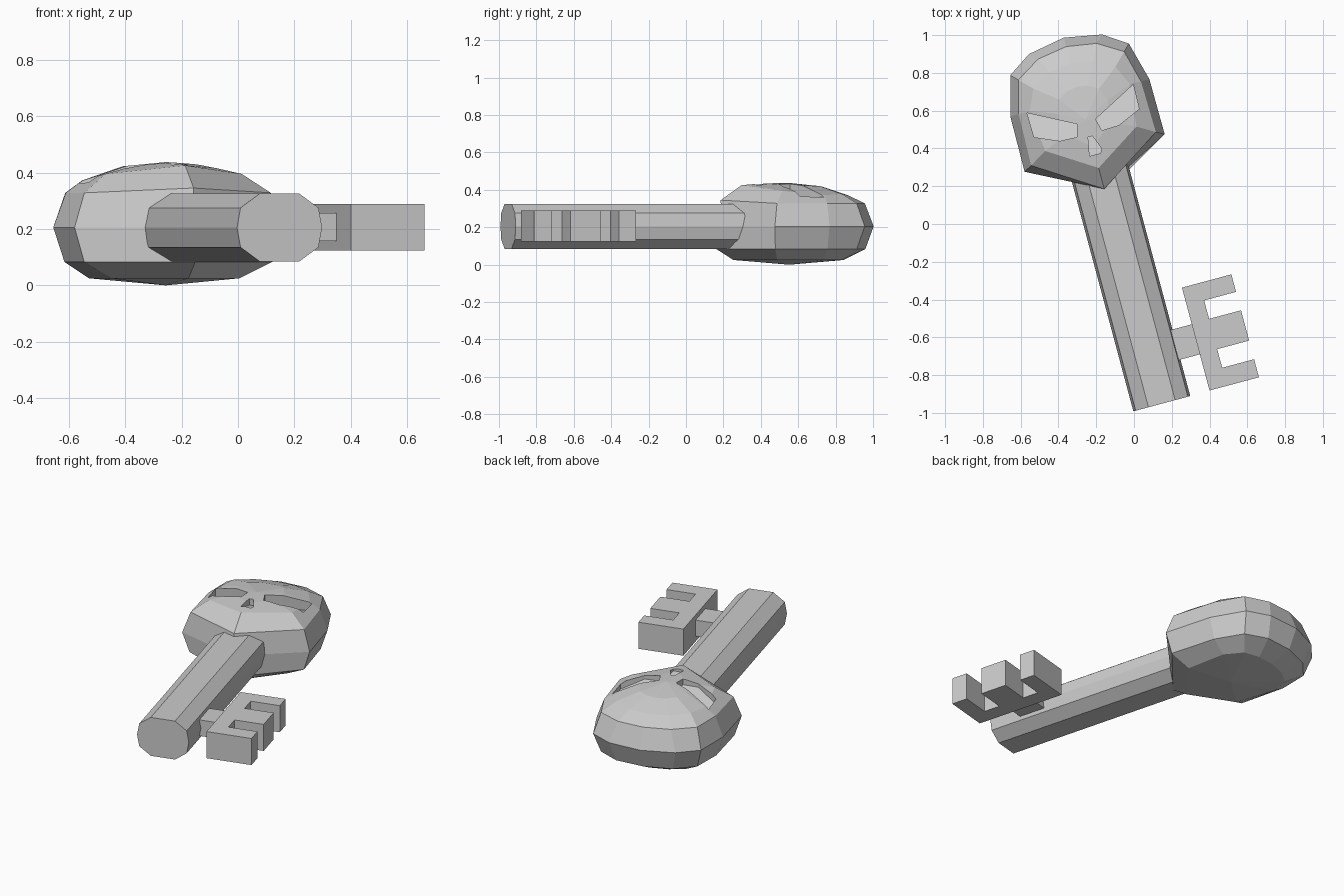
import bpy, bmesh, math
from mathutils import Matrix

if "Cube" in bpy.data.objects:
    bpy.data.objects.remove(bpy.data.objects["Cube"])

TILT = Matrix.Rotation(math.radians(15), 4, 'Z')
AXIS = -0.104  # centre line of the key before tilting


def finish(name, bm):
    bmesh.ops.recalc_face_normals(bm, faces=bm.faces)
    bm.transform(TILT)
    me = bpy.data.meshes.new(name)
    bm.to_mesh(me)
    bm.free()
    ob = bpy.data.objects.new(name, me)
    bpy.context.collection.objects.link(ob)
    return ob


def loft(name, rings, start=None, end=None):
    """Skin closed rings; ends are capped flat or pulled to a point."""
    bm = bmesh.new()
    loops = [[bm.verts.new(p) for p in r] for r in rings]
    n = len(loops[0])
    for a, b in zip(loops, loops[1:]):
        for i in range(n):
            j = (i + 1) % n
            bm.faces.new((a[i], a[j], b[j], b[i]))
    for loop, tip in ((loops[0], start), (loops[-1], end)):
        if tip:
            t = bm.verts.new(tip)
            for i in range(n):
                bm.faces.new((loop[i], loop[(i + 1) % n], t))
        else:
            bm.faces.new(loop)
    return finish(name, bm)


def prism(name, outline, z0, z1):
    return loft(name, [[(x, y, z) for x, y in outline] for z in (z0, z1)])


def mirrored(half):
    """Half ring from chin to crown, completed about the key axis."""
    right = [(AXIS + x, y, z) for x, y, z in half]
    left = [(AXIS - x, y, z) for x, y, z in half[-2:0:-1]]
    return right + left


def flat(pts, z):
    return [(x, y, z) for x, y in pts]


# Skull-shaped bow: rings run from the back to the face
rings = [
    flat([(0, .29), (.235, .47), (.25, .72), (.2, .83), (.11, .87), (0, .885)], .025),
    flat([(0, .197), (.345, .43), (.34, .72), (.29, .895), (.17, .975), (0, 1.0)], .083),
    flat([(0, .222), (.384, .417), (.381, .72), (.325, .93), (.2, 1.013), (0, 1.049)], .205),
    [(0, .22, .345), (.342, .44, .328), (.335, .72, .328), (.29, .895, .328),
     (.16, .975, .328), (0, 1.0, .328)],
    [(0, .335, .425), (.25, .495, .395), (.275, .72, .372), (.225, .83, .378),
     (.12, .89, .372), (0, .91, .37)],
    [(0, .45, .435), (.12, .55, .427), (.14, .67, .422), (.11, .74, .42),
     (.06, .77, .416), (0, .78, .413)],
]
skull = loft("skull_bow", [mirrored(r) for r in rings],
             start=(AXIS, .6, 0), end=(AXIS, .6, .437))

# Eye and nose hollows, deepest below the brow
eye = [(.291, .714, .315), (.051, .589, .365), (.068, .523, .395),
       (.161, .526, .395), (.288, .581, .335)]
nose = [(-.012, .507, .395), (.012, .507, .395), (.042, .43, .405),
        (.03, .408, .415), (-.03, .408, .415)]
cutters = []
for label, pts, s in (("eye_right", eye, 1), ("eye_left", eye, -1), ("nose", nose, 1)):
    floor = [(AXIS + s * x, y, z) for x, y, z in pts]
    cutters.append(loft(label + "_cutter", [floor, [(x, y, .6) for x, y, z in floor]]))
bpy.context.view_layer.objects.active = skull
for c in cutters:
    c.hide_render = True
    m = skull.modifiers.new(c.name, 'BOOLEAN')
    m.operation, m.solver, m.object = 'DIFFERENCE', 'EXACT', c
    bpy.ops.object.modifier_apply(modifier=m.name)
for c in cutters:
    bpy.data.objects.remove(c)

# Ten-sided shaft
side = [(.073, -.12), (.143, -.07), (.156, 0), (.143, .07), (.073, .12)]
section = side + [(-x, z) for x, z in reversed(side)]
loft("shaft", [[(AXIS + x, y, .205 + z) for x, z in section] for y in (-.957, .36)])

# Connector and three-toothed bit
prism("bit_connector", [(0, -.757), (.17, -.757), (.17, -.592), (0, -.592)], .157, .257)
teeth = [(-.391, -.487), (-.588, -.754), (-.856, -.955)]
outline = [(.158, -.955), (.158, -.391)]
for k, (top, bottom) in enumerate(teeth):
    outline += [(.254, top)] if k else []
    outline += [(.429, top), (.429, bottom)]
    outline += [(.254, bottom)] if k < 2 else []
prism("key_bit", outline, .123, .289)
